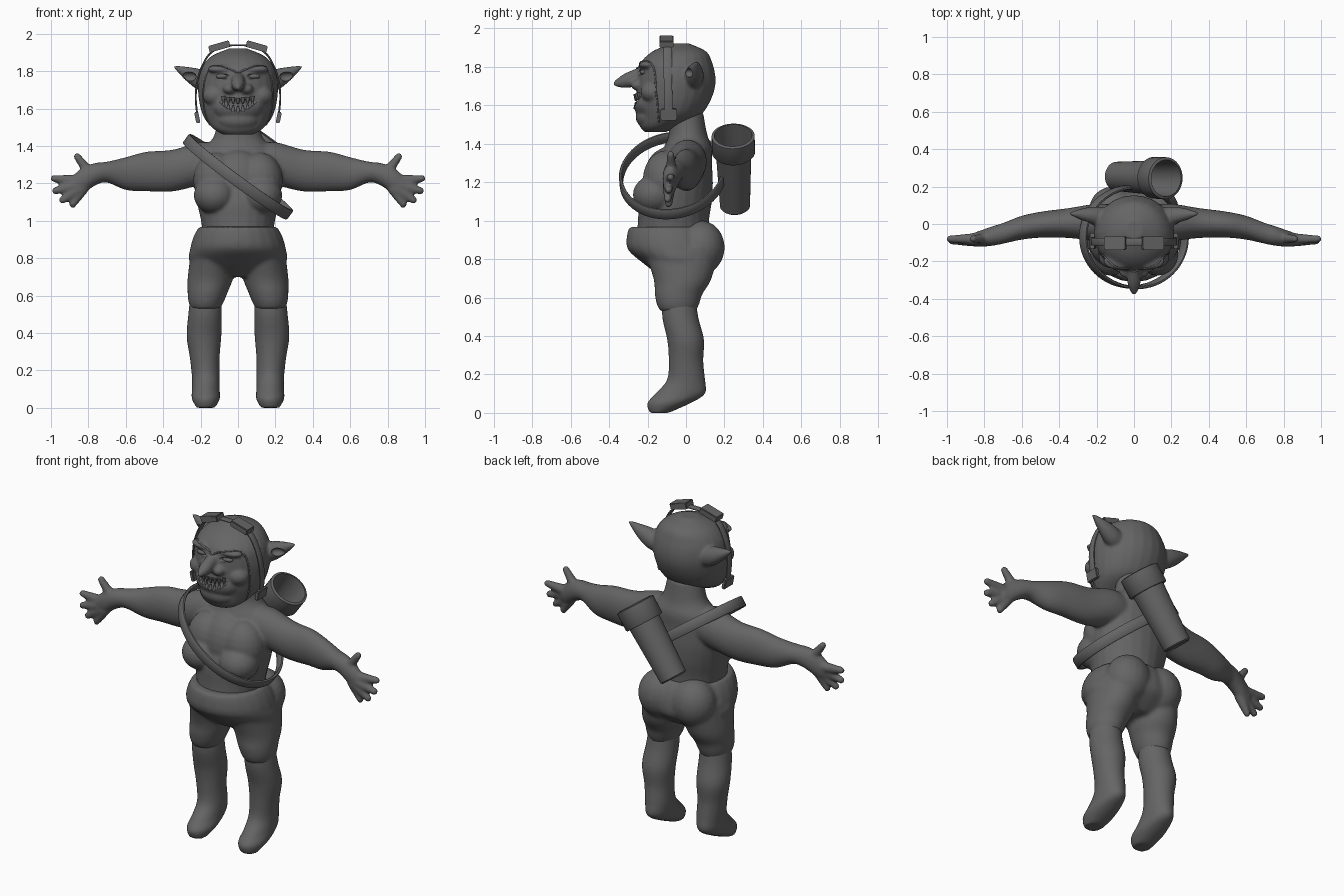
import bpy, bmesh, math
from mathutils import Vector, Matrix

if "Cube" in bpy.data.objects:
    bpy.data.objects.remove(bpy.data.objects["Cube"], do_unlink=True)

grey = bpy.data.materials.new("clay_grey")
grey.use_nodes = True
grey.diffuse_color = (.13, .13, .13, 1)
grey.node_tree.nodes["Principled BSDF"].inputs["Base Color"].default_value = grey.diffuse_color
SIDES = (1, -1)


def interpolate(rows, steps=5):
    """Catmull-Rom interpolation of equally long tuples."""
    result = []
    for i in range(len(rows) - 1):
        a, b, c, d = (rows[max(0, min(len(rows) - 1, i + k))] for k in (-1, 0, 1, 2))
        for j in range(steps):
            t = j / steps
            result.append([q + t / 2 * (r - p + t * (2 * p - 5 * q + 4 * r - s + t * (3 * (q - r) + s - p)))
                           for p, q, r, s in zip(a, b, c, d)])
    return result + [list(rows[-1])]


def loft(bm, axis, rows, side=1, count=24):
    """Elliptical rings along an axis: position, two centres, two radii."""
    others = [k for k in range(3) if k != axis]
    rings = []
    for along, c1, c2, r1, r2 in interpolate(rows):
        ring = []
        for k in range(count):
            angle = math.tau * k / count
            p = Vector()
            p[axis] = along
            p[others[0]] = c1 + max(r1, .003) * math.cos(angle)
            p[others[1]] = c2 + max(r2, .003) * math.sin(angle)
            p.x *= side
            ring.append(bm.verts.new(p))
        rings.append(ring)
    for low, high in zip(rings, rings[1:]):
        for k in range(count):
            n = (k + 1) % count
            bm.faces.new((low[k], low[n], high[n], high[k]))
    bm.faces.new(rings[0])
    bm.faces.new(rings[-1])


def blob(bm, centre, radii, mirrored=True):
    for side in SIDES if mirrored else (1,):
        place = Matrix.Translation((centre[0] * side, *centre[1:])) @ Matrix.Diagonal((*radii, 1))
        bmesh.ops.create_uvsphere(bm, u_segments=20, v_segments=12, radius=1, matrix=place)


def finger(bm, start, end, r_start, r_end, steps=9):
    for k in range(steps):
        t = k / (steps - 1)
        blob(bm, Vector(start).lerp(Vector(end), t), [r_start + (r_end - r_start) * t] * 3)


def finish(name, bm, angle=40):
    bmesh.ops.recalc_face_normals(bm, faces=bm.faces)
    mesh = bpy.data.meshes.new(name)
    bm.to_mesh(mesh)
    bm.free()
    obj = bpy.data.objects.new(name, mesh)
    bpy.context.collection.objects.link(obj)
    mesh.materials.append(grey)
    shade(obj, angle)
    return obj


def shade(obj, angle):
    bpy.ops.object.select_all(action='DESELECT')
    obj.select_set(True)
    bpy.context.view_layer.objects.active = obj
    bpy.ops.object.shade_smooth_by_angle(angle=math.radians(angle))


def sculpt(name, bm, voxel, rounds, cutter=None):
    """Fuse overlapping forms into one smooth skin, then carve it."""
    obj = finish(name, bm)
    remesh = obj.modifiers.new("fuse", 'REMESH')
    remesh.mode, remesh.voxel_size = 'VOXEL', voxel
    soften = obj.modifiers.new("soften", 'SMOOTH')
    soften.factor, soften.iterations = .5, rounds
    if cutter:
        carve = obj.modifiers.new("carve", 'BOOLEAN')
        carve.operation, carve.object = 'DIFFERENCE', cutter
    graph = bpy.context.evaluated_depsgraph_get()
    mesh = bpy.data.meshes.new_from_object(obj.evaluated_get(graph))
    obj.modifiers.clear()
    obj.data = mesh
    mesh.materials.clear()
    mesh.materials.append(grey)
    if cutter:
        bpy.data.objects.remove(cutter, do_unlink=True)
    shade(obj, 50)
    return obj


def band(name, points, across, width, thick, closed=False):
    """Flat strap following a path."""
    bm = bmesh.new()
    points = [Vector(p) for p in points]
    across, total, rings = Vector(across).normalized(), len(points), []
    for i, p in enumerate(points):
        before = points[i - 1] if closed or i else p
        after = points[(i + 1) % total] if closed or i < total - 1 else p
        out = (after - before).cross(across).normalized()
        rings.append([bm.verts.new(p + across * width / 2 * u + out * thick / 2 * v)
                      for u, v in ((1, .5), (.8, 1), (-.8, 1), (-1, .5), (-1, -.5), (-.8, -1), (.8, -1), (1, -.5))])
    for i in range(total if closed else total - 1):
        low, high = rings[i], rings[(i + 1) % total]
        for k in range(8):
            n = (k + 1) % 8
            bm.faces.new((low[k], low[n], high[n], high[k]))
    if not closed:
        bm.faces.new(rings[0])
        bm.faces.new(rings[-1])
    return finish(name, bm)


def block(name, centre, size, turn=0):
    bm = bmesh.new()
    place = Matrix.Translation(centre) @ Matrix.Rotation(turn, 4, 'Y') @ Matrix.Diagonal((*size, 1))
    bmesh.ops.create_cube(bm, size=1, matrix=place)
    bmesh.ops.bevel(bm, geom=bm.edges[:], offset=.004, segments=2, affect='EDGES')
    return finish(name, bm)


# Torso with soft chest, arms and hands
bm = bmesh.new()
loft(bm, 2, [(.88, 0, -.07, .18, .19), (1, 0, -.065, .198, .185), (1.1, 0, -.055, .22, .19),
             (1.2, 0, -.035, .235, .175), (1.3, 0, -.01, .225, .145), (1.38, 0, .01, .19, .125),
             (1.45, 0, .01, .13, .1), (1.56, 0, 0, .105, .09)])
blob(bm, (.125, -.165, 1.135), (.112, .112, .1))
blob(bm, (.115, -.105, 1.215), (.125, .12, .15))
blob(bm, (0, -.1, 1.2), (.16, .125, .18), False)
for side in SIDES:
    loft(bm, 0, [(.08, 0, 1.31, .1, .1), (.2, .008, 1.305, .1, .115), (.35, .005, 1.268, .08, .112),
                 (.49, -.003, 1.263, .07, .106), (.6, -.02, 1.252, .064, .088), (.7, -.05, 1.26, .056, .056),
                 (.76, -.065, 1.25, .052, .06), (.83, -.08, 1.215, .042, .07), (.88, -.085, 1.19, .03, .055)], side)
for start, end in (((.86, -.08, 1.215), (.983, -.08, 1.225)), ((.86, -.09, 1.19), (.976, -.09, 1.16)),
                   ((.85, -.09, 1.17), (.938, -.095, 1.11)), ((.83, -.085, 1.17), (.883, -.09, 1.088)),
                   ((.79, -.075, 1.25), (.86, -.08, 1.343))):
    finger(bm, start, end, .031, .02)
sculpt("torso_and_arms", bm, .009, 6)

# Bare legs with tapered feet
bm = bmesh.new()
for side in SIDES:
    loft(bm, 2, [(0, .172, -.14, .05, .05), (.05, .172, -.09, .076, .112), (.1, .172, -.03, .074, .13),
                 (.17, .172, 0, .075, .1), (.27, .178, 0, .08, .09), (.38, .182, -.002, .093, .096),
                 (.5, .176, -.03, .09, .094), (.64, .17, -.04, .08, .085)], side)
sculpt("legs", bm, .01, 5)

# Short breeches
bm = bmesh.new()
loft(bm, 2, [(.968, 0, -.08, .208, .215), (.92, 0, -.07, .236, .238), (.85, 0, -.058, .256, .245),
             (.78, 0, -.025, .258, .2), (.7, 0, -.02, .16, .1)])
blob(bm, (.11, .08, .86), (.13, .122, .14))
blob(bm, (0, .06, .86), (.18, .122, .13), False)
for side in SIDES:
    loft(bm, 2, [(.86, .13, -.025, .118, .2), (.7, .147, -.018, .122, .152), (.62, .162, -.038, .108, .125),
                 (.57, .17, -.042, .096, .112), (.53, .174, -.042, .08, .095)], side)
sculpt("breeches", bm, .01, 9)

# Carving tool for eye sockets, grin and ear hollows
bm = bmesh.new()
blob(bm, (.085, -.258, 1.772), (.042, .034, .02))
blob(bm, (.265, .01, 1.77), (.045, .03, .026))
loft(bm, 0, [(-.11, -.248, 1.648, .012, .006), (-.06, -.272, 1.629, .032, .029), (0, -.285, 1.62, .036, .036),
             (.06, -.272, 1.629, .032, .029), (.11, -.248, 1.648, .012, .006)])
cutter = finish("carving_tool", bm)
cutter.hide_render = True

# Head with brow, hooked nose, cheeks, chin and pointed ears
bm = bmesh.new()
loft(bm, 2, [(1.46, 0, -.16, .08, .055), (1.49, 0, -.14, .13, .1), (1.54, 0, -.09, .175, .155),
             (1.6, 0, -.07, .2, .185), (1.68, 0, -.055, .213, .203), (1.75, 0, -.05, .214, .203),
             (1.82, 0, -.05, .196, .187), (1.88, 0, -.035, .142, .14), (1.922, 0, -.03, .045, .045)])
loft(bm, 1, [(-.2, 0, 1.755, .035, .06), (-.28, 0, 1.738, .036, .045),
             (-.33, 0, 1.725, .032, .034), (-.376, 0, 1.712, .01, .012)])
blob(bm, (.045, -.252, 1.705), (.036, .035, .028))
blob(bm, (.08, -.2, 1.81), (.085, .045, .024))
blob(bm, (.12, -.175, 1.668), (.07, .062, .055))
blob(bm, (0, -.19, 1.61), (.14, .085, .085), False)
blob(bm, (0, -.185, 1.54), (.115, .078, .065), False)
for side in SIDES:
    loft(bm, 0, [(.16, .04, 1.74, .05, .055), (.21, .043, 1.755, .05, .058),
                 (.27, .05, 1.782, .035, .041), (.344, .056, 1.824, .007, .007)], side)
head = sculpt("head", bm, .008, 6, cutter)

# Eyeballs
bm = bmesh.new()
blob(bm, (.085, -.218, 1.772), (.034, .022, .015))
finish("eyes", bm)

# Pointed teeth along the grin
bm = bmesh.new()
for row in SIDES:
    for k in range(-3, 4):
        x = k * .026
        place = Matrix.Translation((x, 3 * x * x - .262, 1.619 + 2.6 * x * x + row * (.021 - x * x)))
        place = place @ Matrix.Rotation(math.pi if row > 0 else 0, 4, 'X')
        bmesh.ops.create_cone(bm, cap_ends=True, segments=10, radius1=.012, radius2=.004, depth=.034, matrix=place)
finish("teeth", bm)

# Hood edge framing the face, pressed onto the head
path = [(0, -.26, 1.8), (.05, -.25, 1.82), (.1, -.235, 1.838), (.16, -.17, 1.8),
        (.19, -.16, 1.7), (.185, -.15, 1.6), (.15, -.14, 1.51)]
path = [(-x, y, z) for x, y, z in path[:0:-1]] + path
curve = bpy.data.curves.new("hood_edge", 'CURVE')
curve.dimensions, curve.bevel_depth, curve.bevel_resolution = '3D', .005, 2
snapped = [head.closest_point_on_mesh(Vector(p))[1] for p in interpolate(path, 4)]
spline = curve.splines.new('POLY')
spline.points.add(len(snapped) - 1)
for point, p in zip(spline.points, snapped):
    point.co = (*p, 1)
curve.materials.append(grey)
tube = bpy.data.objects.new("hood_edge", curve)
bpy.context.collection.objects.link(tube)
bpy.ops.object.select_all(action='DESELECT')
tube.select_set(True)
bpy.context.view_layer.objects.active = tube
bpy.ops.object.convert(target='MESH')
shade(tube, 60)

# Goggles pushed up on the head, with strap and buckles
half = [(0, -.095, 1.938), (.08, -.095, 1.932), (.148, -.095, 1.895), (.19, -.095, 1.83),
        (.217, -.095, 1.75), (.226, -.092, 1.66), (.218, -.09, 1.57), (.208, -.09, 1.525)]
band("goggle_strap", interpolate([(-x, y, z) for x, y, z in half[:0:-1]] + half), (0, 1, 0), .042, .01)
for side, label in zip(SIDES, ("left", "right")):
    block(label + "_goggle", (side * .1, -.102, 1.932), (.115, .072, .036), side * .28)
    block(label + "_buckle", (side * .218, -.09, 1.552), (.022, .085, .06), side * .2)

# Shoulder strap: a tilted hoop around the body
reach, depth = Vector((.272, 0, -.2)), Vector((0, .268, .025))
hoop = [Vector((0, -.07, 1.235)) + reach * math.cos(math.tau * k / 64) + depth * math.sin(math.tau * k / 64)
        for k in range(64)]
band("shoulder_strap", hoop, reach.cross(depth), .06, .018, True)

# Quiver: hollow turned tube with a collar
bm = bmesh.new()
profile = [(0, 0), (.07, 0), (.078, .008), (.092, .345), (.107, .345), (.112, .352),
           (.112, .455), (.098, .46), (.075, .03), (0, .03)]
rim = [bm.verts.new((r, 0, h)) for r, h in profile]
edges = [bm.edges.new(pair) for pair in zip(rim, rim[1:])]
bmesh.ops.spin(bm, geom=rim + edges, cent=(0, 0, 0), axis=(0, 0, 1), angle=math.tau, steps=40)
bmesh.ops.remove_doubles(bm, verts=bm.verts, dist=.0005)
quiver = finish("quiver", bm)
quiver.location = (-.097, .255, 1.07)
quiver.rotation_euler = Vector((.27, -.01, .375)).to_track_quat('Z', 'Y').to_euler()
